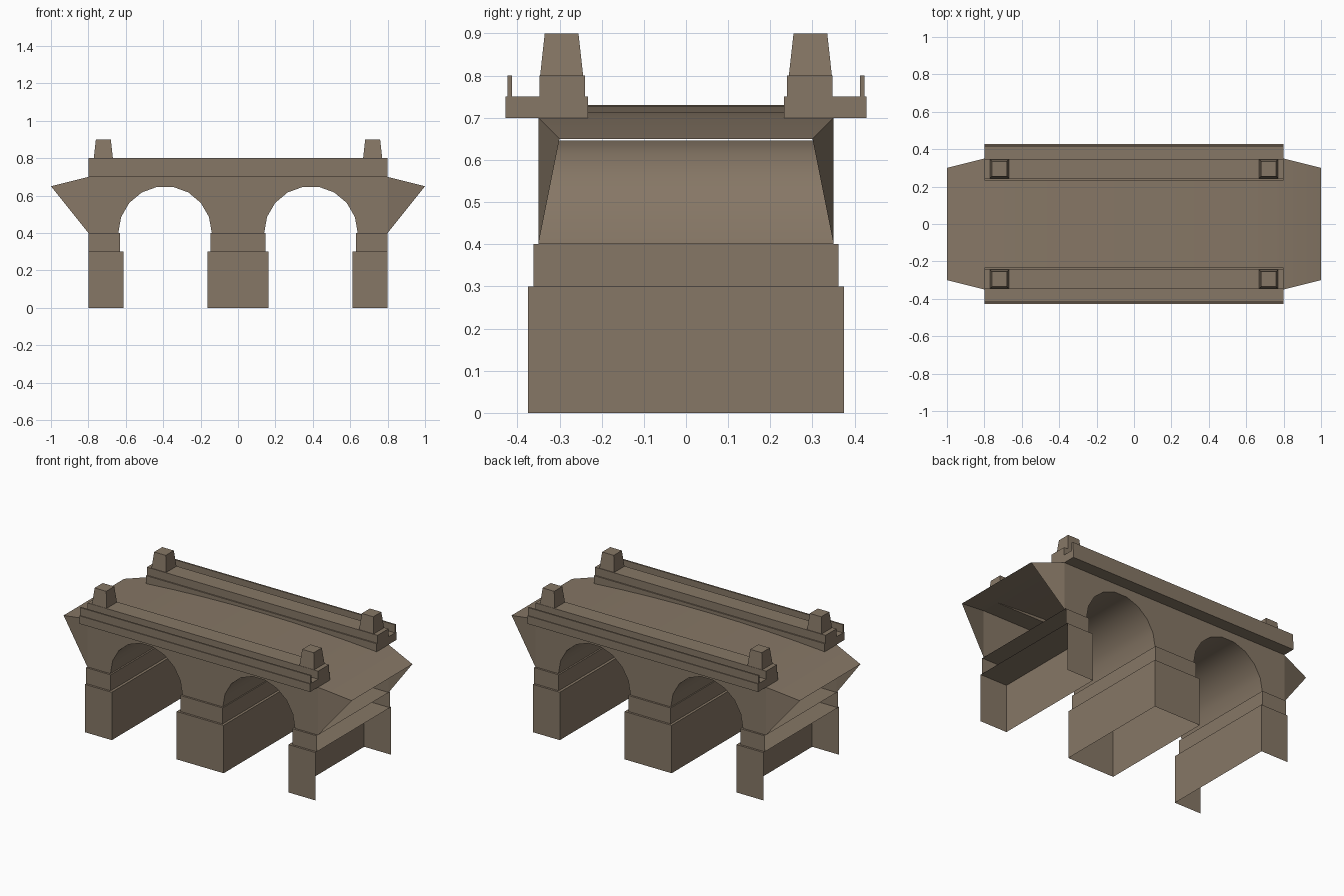
import bpy, bmesh, math

if "Cube" in bpy.data.objects:
    bpy.data.objects.remove(bpy.data.objects["Cube"])

stone = bpy.data.materials.new("brown_stone")
stone.diffuse_color = (0.24, 0.185, 0.132, 1)
stone.use_nodes = True
stone.node_tree.nodes["Principled BSDF"].inputs["Base Color"].default_value = stone.diffuse_color


def finish(name, bm, fix_normals=True, smooth=False):
    if fix_normals:
        bmesh.ops.recalc_face_normals(bm, faces=bm.faces)
    me = bpy.data.meshes.new(name)
    bm.to_mesh(me)
    bm.free()
    me.materials.append(stone)
    if smooth:
        me.shade_smooth()
        me.set_sharp_from_angle(angle=math.radians(30))
    ob = bpy.data.objects.new(name, me)
    bpy.context.collection.objects.link(ob)
    return ob


def block(name, x0, x1, y0, y1, z0, z1, taper=0.0, open_dirs=()):
    """Box with optional top inset; faces pointing along open_dirs are left out."""
    bm = bmesh.new()
    bmesh.ops.create_cube(bm, size=1)
    for v in bm.verts:
        sx, sy, sz = (1 if c > 0 else -1 for c in v.co)
        t = taper if sz > 0 else 0
        v.co = ((x1 if sx > 0 else x0) - sx * t,
                (y1 if sy > 0 else y0) - sy * t,
                z1 if sz > 0 else z0)
    bm.normal_update()
    gone = [f for f in bm.faces
            if any(f.normal[a] * s > 0.9 for a, s in open_dirs)]
    bmesh.ops.delete(bm, geom=gone, context='FACES')
    return finish(name, bm, fix_normals=False)


# Arch outlines: two half circles of nine sides each
R, CX, SPRING, HALF = 0.25, 0.39, 0.40, 0.35


def arch(cx):
    return [(cx + R * math.cos(math.radians(a)), SPRING + R * math.sin(math.radians(a)))
            for a in range(180, -1, -20)]


# Side walls with both arches cut from the lower edge
outline = [(-0.8, SPRING)] + arch(-CX) + arch(CX) + [(0.8, SPRING), (0.8, 0.7), (-0.8, 0.7)]
for name, y in (("front_wall", -HALF), ("back_wall", HALF)):
    bm = bmesh.new()
    f = bm.faces.new([bm.verts.new((x, y, z)) for x, z in outline])
    f.normal_update()
    if f.normal.y * y < 0:
        f.normal_flip()
    finish(name, bm, fix_normals=False)

# Vaults under the arches, in three strips
for name, cx in (("left_vault", -CX), ("right_vault", CX)):
    bm = bmesh.new()
    rows = [[bm.verts.new((x, y, z)) for y in (-HALF, -0.1, 0.1, HALF)] for x, z in arch(cx)]
    for a, b in zip(rows, rows[1:]):
        for i in range(3):
            f = bm.faces.new((a[i], a[i + 1], b[i + 1], b[i]))
            f.normal_update()
            c = f.calc_center_median()
            if f.normal.x * (cx - c.x) + f.normal.z * (SPRING - c.z) < 0:
                f.normal_flip()
    finish(name, bm, fix_normals=False, smooth=True)

# Road surface, slightly crowned, sloping down at both ends
bm = bmesh.new()
stations = [(-1, 0.3, 0.65)]
stations += [(x / 10, HALF, 0.73 - 0.03 * (x / 8) ** 2) for x in range(-8, 9, 2)]
stations += [(1, 0.3, 0.65)]
rows = [[bm.verts.new((x, s * w, z)) for s in (-1, 1)] for x, w, z in stations]
for a, b in zip(rows, rows[1:]):
    bm.faces.new((a[0], b[0], b[1], a[1]))
finish("road", bm, fix_normals=False, smooth=True)

# Triangular side wings of the ramps
for sx in (-1, 1):
    for sy in (-1, 1):
        bm = bmesh.new()
        f = bm.faces.new([bm.verts.new(p) for p in (
            (sx * 0.8, sy * HALF, 0.7), (sx * 0.8, sy * HALF, 0.4), (sx, sy * 0.3, 0.65))])
        f.normal_update()
        if f.normal.y * sy < 0:
            f.normal_flip()
        finish("ramp_wing", bm, fix_normals=False)

# Piers: stepped, hollow below, end piers open on the outside
DOWN = (2, -1)
block("middle_pier_base", -0.163, 0.163, -0.375, 0.375, 0, 0.3, open_dirs=[DOWN])
block("middle_pier_top", -0.147, 0.147, -0.362, 0.362, 0.3, 0.4, open_dirs=[DOWN])
for side, s in (("left", -1), ("right", 1)):
    for part, xi, y, z0, z1 in (("base", 0.613, 0.375, 0, 0.3), ("top", 0.63, 0.362, 0.3, 0.4)):
        x0, x1 = sorted((s * xi, s * 0.8))
        block(side + "_pier_" + part, x0, x1, -y, y, z0, z1, open_dirs=[DOWN, (0, s)])

# Walkways, kerbs, rails and tapered posts on both sides
for side, s in (("front", -1), ("back", 1)):
    for part, ya, yb, z0, z1 in (("walkway", 0.232, 0.428, 0.70, 0.75),
                                 ("kerb", 0.24, 0.348, 0.75, 0.80),
                                 ("rail", 0.413, 0.423, 0.75, 0.80)):
        y0, y1 = sorted((s * ya, s * yb))
        block(side + "_" + part, -0.8, 0.8, y0, y1, z0, z1)
    for x in (-0.72, 0.72):
        y = s * 0.295
        block(side + "_post", x - 0.051, x + 0.051, y - 0.051, y + 0.051, 0.8, 0.9, taper=0.011)
